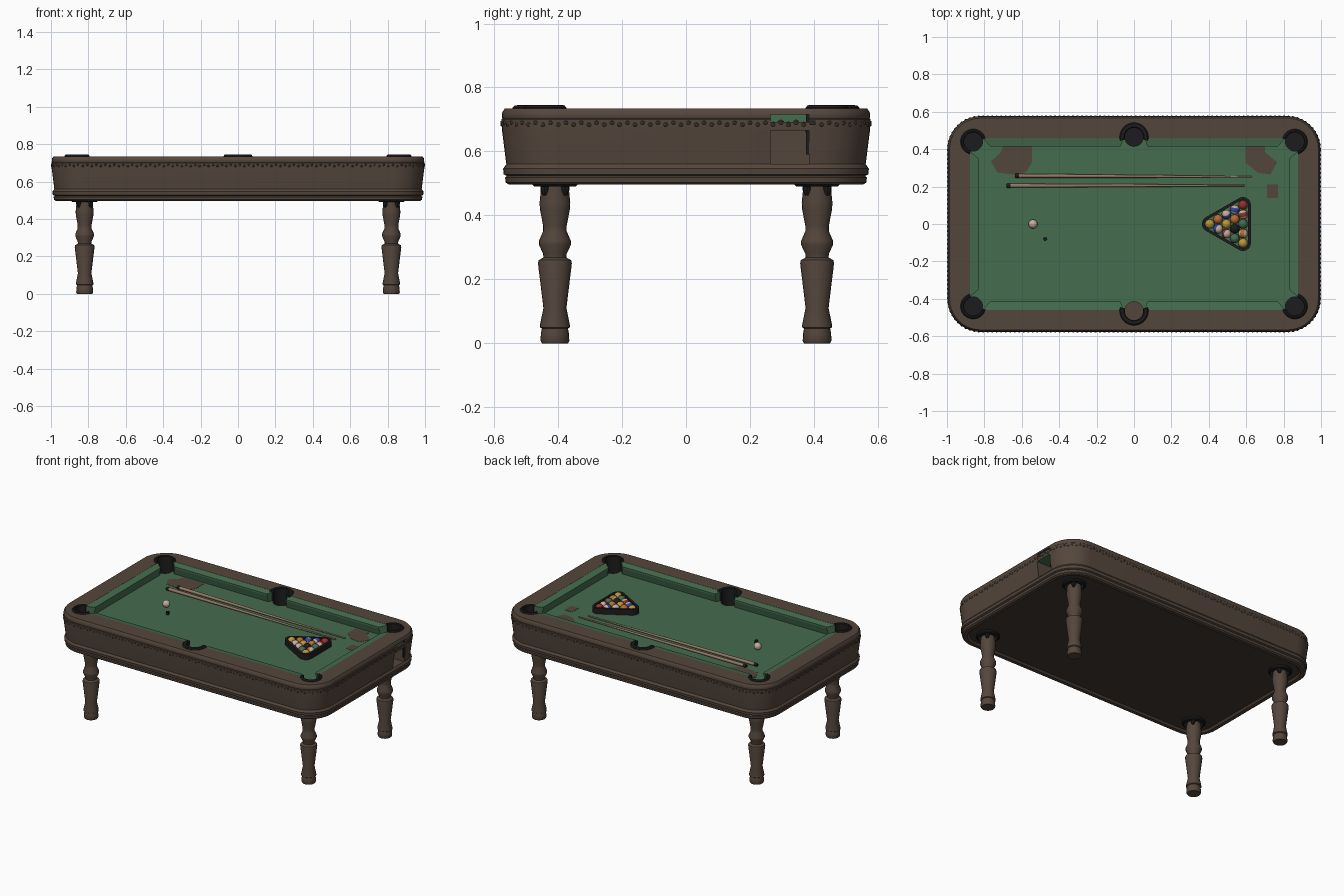
import bpy, bmesh, random
from math import sin, cos, pi, radians, hypot, atan2
from mathutils import Vector, Matrix, Euler

random.seed(4)
cube = bpy.data.objects.get("Cube")
if cube:
    bpy.data.objects.remove(cube, do_unlink=True)


def material(name, *rgb):
    m = bpy.data.materials.new(name)
    m.use_nodes = True
    m.diffuse_color = (*rgb, 1)
    m.node_tree.nodes["Principled BSDF"].inputs["Base Color"].default_value = (*rgb, 1)
    return m


wood = material("brown wood", .088, .061, .045)
under = material("dark underside", .055, .04, .03)
felt = material("green felt", .06, .15, .077)
black = material("black leather", .012, .012, .013)
tan = material("cue tan", .3, .19, .13)
ivory = material("ivory", .55, .42, .33)
yellow = material("ball yellow", .5, .3, .04)
blue = material("ball blue", .03, .06, .4)
red = material("ball red", .3, .03, .025)
orange = material("ball orange", .45, .15, .03)

FELT_Z, RAIL_Z = .67, .735


def finish(name, bm, *mats, smooth=True):
    bmesh.ops.recalc_face_normals(bm, faces=bm.faces)
    me = bpy.data.meshes.new(name)
    bm.to_mesh(me)
    bm.free()
    ob = bpy.data.objects.new(name, me)
    bpy.context.collection.objects.link(ob)
    for m in mats:
        me.materials.append(m)
    if smooth:
        bpy.ops.object.select_all(action='DESELECT')
        ob.select_set(True)
        bpy.context.view_layer.objects.active = ob
        bpy.ops.object.shade_smooth_by_angle(angle=radians(32))
    return ob


def loft(rings, closed=False):
    """Skin a list of point rings; cap the ends unless closed."""
    bm = bmesh.new()
    loops = [[bm.verts.new(p) for p in ring] for ring in rings]
    n = len(loops[0])
    for a, b in zip(loops, loops[1:] + (loops[:1] if closed else [])):
        for i in range(n):
            j = (i + 1) % n
            bm.faces.new((a[i], a[j], b[j], b[i]))
    if not closed:
        bm.faces.new(loops[0][::-1])
        bm.faces.new(loops[-1])
    return bm


def rounded_rect(hx, hy, r, z, n=10):
    pts = []
    for k, (sx, sy) in enumerate(((1, 1), (-1, 1), (-1, -1), (1, -1))):
        for i in range(n + 1):
            a = (k + i / n) * pi / 2
            pts.append((sx * (hx - r) + r * cos(a), sy * (hy - r) + r * sin(a), z))
    return pts


def lathe(profile, x, y, n=20):
    return loft([[(x + r * cos(2 * pi * i / n), y + r * sin(2 * pi * i / n), z)
                  for i in range(n)] for r, z in profile])


def prism(points, z0, z1):
    return loft([[(x, y, z) for x, y in points] for z in (z0, z1)])


def box(x0, x1, y0, y1, z0, z1):
    return prism([(x0, y0), (x1, y0), (x1, y1), (x0, y1)], z0, z1)


# Table body: one skin from underside, over the rail, down to the bed
sections = [(-.06, .507), (-.048, .496), (-.026, .496), (-.016, .503), (-.014, .518), (-.02, .523),
            (-.01, .528), (-.008, .546), (-.013, .553), (-.018, .56), (-.004, .67), (-.003, .7),
            (-.006, .703), (-.004, .707), (-.005, .722), (-.014, RAIL_Z)]
rings = [rounded_rect(1 + d, .58 + d, .18 + d, z) for d, z in sections]
rings += [rounded_rect(.877, .46, .02, z) for z in (RAIL_Z, FELT_Z)]
body = finish("table_body", loft(rings), wood, under, felt, black, smooth=False)

# Pocket wells and the open hatch in the end are cut out of the body
POCKETS = [(sx * .86, sy * .44) for sx in (-1, 1) for sy in (-1, 1)] + [(0, .465), (0, -.465)]
cutters = [lathe([(.05, .6), (.05, .8)], x, y, 28) for x, y in POCKETS]
cutters += [box(.72, 1.1, .265, .385, .56, .666), box(.975, 1.1, .265, .385, .692, .715)]
for bm in cutters:
    cut = finish("cutter", bm, smooth=False)
    cut.hide_render = True
    mod = body.modifiers.new("cut", 'BOOLEAN')
    mod.operation, mod.solver, mod.object = 'DIFFERENCE', 'EXACT', cut
    bpy.context.view_layer.objects.active = body
    bpy.ops.object.modifier_apply(modifier=mod.name)
    bpy.data.objects.remove(cut, do_unlink=True)

for p in body.data.polygons:
    c = p.center
    p.material_index = 0
    if p.normal.z < -.9 and c.z < .51 and hypot(c.x, c.y) < .3:
        p.material_index = 1
    elif c.z < RAIL_Z - .003 and any(hypot(c.x - x, c.y - y) < .053 for x, y in POCKETS):
        open_floor = p.normal.z > .9 and c.y < 0 and abs(c.x) < .1
        p.material_index = 0 if open_floor else 3
    elif .66 < c.z < RAIL_Z - .003 and abs(c.x) < .88 and abs(c.y) < .462:
        p.material_index = 2
bpy.ops.object.select_all(action='DESELECT')
body.select_set(True)
bpy.context.view_layer.objects.active = body
bpy.ops.object.shade_smooth_by_angle(angle=radians(32))

# Hatch details
finish("hatch_cloth", box(.976, .981, .265, .385, .692, .715), felt, smooth=False)
finish("hatch_edge", box(.977, .986, .375, .386, .59, .716), black, smooth=False)

# Row of studs around the rail
path = [Vector(p) for p in rounded_rect(.992, .572, .172, .687)]
studs = bmesh.new()
travel, count = 0, 0
for a, b in zip(path, path[1:] + path[:1]):
    length = (b - a).length
    while travel < length:
        spot = a.lerp(b, travel / length) + Vector((0, 0, .003 * (-1) ** count))
        bmesh.ops.create_icosphere(studs, subdivisions=1, radius=.0095,
                                   matrix=Matrix.Translation(spot))
        travel += .024
        count += 1
    travel -= length
finish("rail_studs", studs, wood, smooth=False)


# Cushions: wedge section, ends mitred towards the pockets
def cushion(name, back0, back1, nose0, nose1):
    ends = []
    for back, nose in ((back0, nose0), (back1, nose1)):
        foot = Vector(nose).lerp(Vector(back), .25)
        ends.append([(*back, FELT_Z), (*back, RAIL_Z - .001), (*nose, RAIL_Z - .009),
                     (*nose, RAIL_Z - .02), (*foot, FELT_Z)])
    finish(name, loft(ends), felt, smooth=False)


for s in (-1, 1):
    cushion("end_cushion", (s * .877, -.39), (s * .877, .39), (s * .83, -.35), (s * .83, .35))
    for t in (-1, 1):
        cushion("side_cushion", (s * .055, t * .46), (s * .81, t * .46),
                (s * .072, t * .415), (s * .77, t * .415))

# Leather horseshoes around the pockets
for x, y in POCKETS:
    corner = x != 0
    mid = atan2(y, x)
    if corner:
        mid = atan2(1 if y > 0 else -1, 1 if x > 0 else -1)
    half, outer = (radians(120), .068) if corner else (radians(105), .077)
    arc = []
    for i in range(25):
        a = mid - half + 2 * half * i / 24
        arc.append([(x + r * cos(a), y + r * sin(a), z) for r, z in
                    ((.049, .64), (.049, .741), (.054, .745), (outer - .006, .744),
                     (outer, .737), (outer, .66))])
    finish("pocket_horseshoe", loft(arc), black)

# Turned legs with collar and brackets
leg_profile = [(.041, 0), (.045, .008), (.044, .03), (.041, .046), (.047, .05), (.047, .056),
               (.036, .11), (.053, .25), (.051, .26), (.036, .268), (.037, .28), (.05, .308),
               (.05, .32), (.037, .35), (.037, .368), (.047, .42), (.048, .44), (.042, .5), (.042, .51)]
for sx in (-1, 1):
    for sy in (-1, 1):
        x, y = sx * .82, sy * .41
        finish("leg", lathe(leg_profile, x, y), wood)
        finish("leg_collar", lathe([(.066, .491), (.072, .497), (.072, .51)], x, y), black)
        for k in range(4):
            a = pi / 4 + k * pi / 2
            bm = lathe([(.006, .462), (.014, .48), (.014, .5)],
                       x + .045 * cos(a), y + .045 * sin(a), 8)
            finish("leg_bracket", bm, black)

# Worn patches in the cloth
patches = [[(-.7, .415), (-.715, .38), (-.765, .335), (-.73, .275), (-.65, .265), (-.575, .28),
            (-.545, .33), (-.545, .415)],
           [(.595, .415), (.595, .33), (.66, .275), (.73, .265), (.765, .33), (.7, .385), (.7, .415)],
           [(.712, .14), (.77, .14), (.77, .21), (.712, .21)]]
for pts in patches:
    finish("worn_patch", prism(pts, FELT_Z - .002, FELT_Z + .0015), wood, smooth=False)


# Cues lying on the cloth
def cue(x0, x1, y0, y1):
    a, b = Vector((x0, y0, FELT_Z + .012)), Vector((x1, y1, FELT_Z + .006))
    turn = (b - a).to_track_quat('Z', 'Y').to_matrix().to_4x4()
    for name, mat, prof in (("cue_butt", black, [(.009, -.012), (.0115, -.008), (.0115, .01)]),
                            ("cue_shaft", tan, [(.011, .01), (.0045, (b - a).length)])):
        bm = lathe(prof, 0, 0, 12)
        bm.transform(Matrix.Translation(a) @ turn)
        finish(name, bm, mat)


cue(-.625, .63, .258, .252)
cue(-.67, .59, .205, .206)


# Balls, solid or striped
def ball(name, x, y, r, *mats):
    bm = bmesh.new()
    bmesh.ops.create_uvsphere(bm, u_segments=20, v_segments=14, radius=r)
    for f in bm.faces:
        band = abs(f.calc_center_median().z) < r * .5
        f.material_index = 1 if band and len(mats) > 1 else 0
    spin = Euler([random.uniform(0, pi) for _ in range(3)]).to_matrix().to_4x4()
    bm.transform(Matrix.Translation((x, y, FELT_Z + r)) @ spin)
    finish(name, bm, *mats)


ball("cue_ball", -.54, 0, .024, ivory)
paints = [yellow, blue, orange, red, yellow, blue, felt, black, orange, blue, yellow, orange, felt, red, red]
number = 0
for row in range(5):
    for k in range(row + 1):
        paint = paints[number]
        striped = number % 2 and paint != black
        ball("rack_ball", .405 + .0445 * row, (k - row / 2) * .051, .0252,
             *([ivory, paint] if striped else [paint]))
        number += 1


# Triangular rack with rounded corners
def rack_ring(r, z):
    pts = []
    for cx, cy, mid in ((.583, -.102, -60), (.583, .102, 60), (.405, 0, 180)):
        for i in range(7):
            a = radians(mid - 60 + 20 * i)
            pts.append((cx + r * cos(a), cy + r * sin(a), z))
    return pts


rack = [rack_ring(r, z) for r, z in ((.027, FELT_Z), (.042, FELT_Z), (.042, FELT_Z + .038), (.027, FELT_Z + .038))]
finish("ball_rack", loft(rack, closed=True), black)

# Chalk block
chalk = box(-.009, .009, -.009, .009, 0, .018)
chalk.transform(Matrix.Translation((-.475, -.08, FELT_Z)) @ Matrix.Rotation(.4, 4, 'Z'))
finish("chalk", chalk, black, smooth=False)
